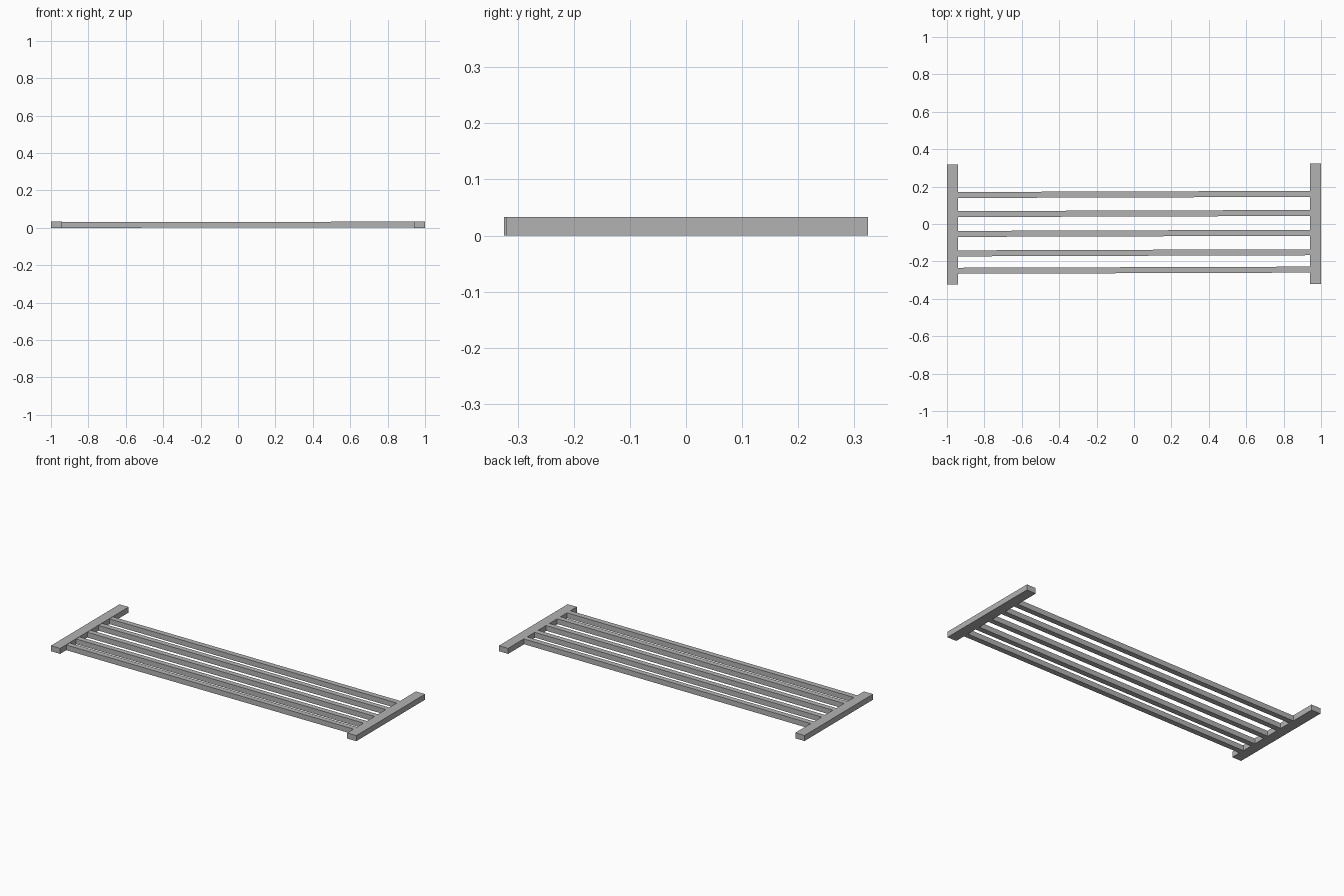
import bpy
import bmesh
from mathutils import Vector

if "Cube" in bpy.data.objects:
    bpy.data.objects.remove(bpy.data.objects["Cube"])

grey = bpy.data.materials.new("grey_metal")
grey.diffuse_color = (0.45, 0.45, 0.45, 1.0)
grey.use_nodes = True
grey.node_tree.nodes["Principled BSDF"].inputs["Base Color"].default_value = grey.diffuse_color


def box(name, lo, hi, lift=(0, 0)):
    """Box from lo to hi; lift shifts its right end by (dy, dz)."""
    bm = bmesh.new()
    bmesh.ops.create_cube(bm, size=1)
    lo, hi = Vector(lo), Vector(hi)
    for v in bm.verts:
        right = v.co.x > 0
        v.co = (lo + hi) / 2 + v.co * (hi - lo)
        if right:
            v.co.y += lift[0]
            v.co.z += lift[1]
    mesh = bpy.data.meshes.new(name)
    bm.to_mesh(mesh)
    bm.free()
    mesh.materials.append(grey)
    obj = bpy.data.objects.new(name, mesh)
    bpy.context.collection.objects.link(obj)
    return obj


# End rails, very slightly offset from each other
box("left_rail", (-1, -0.324, 0), (-0.94, 0.318, 0.033))
box("right_rail", (0.94, -0.320, 0), (1, 0.324, 0.033))

# Five long bars, slightly skewed between the rails
for i, y in enumerate((0.155, 0.053, -0.053, -0.157, -0.250)):
    box(f"bar_{i + 1}", (-0.94, y - 0.016, 0.0), (0.94, y + 0.016, 0.031),
        lift=(0.006, 0.002))
